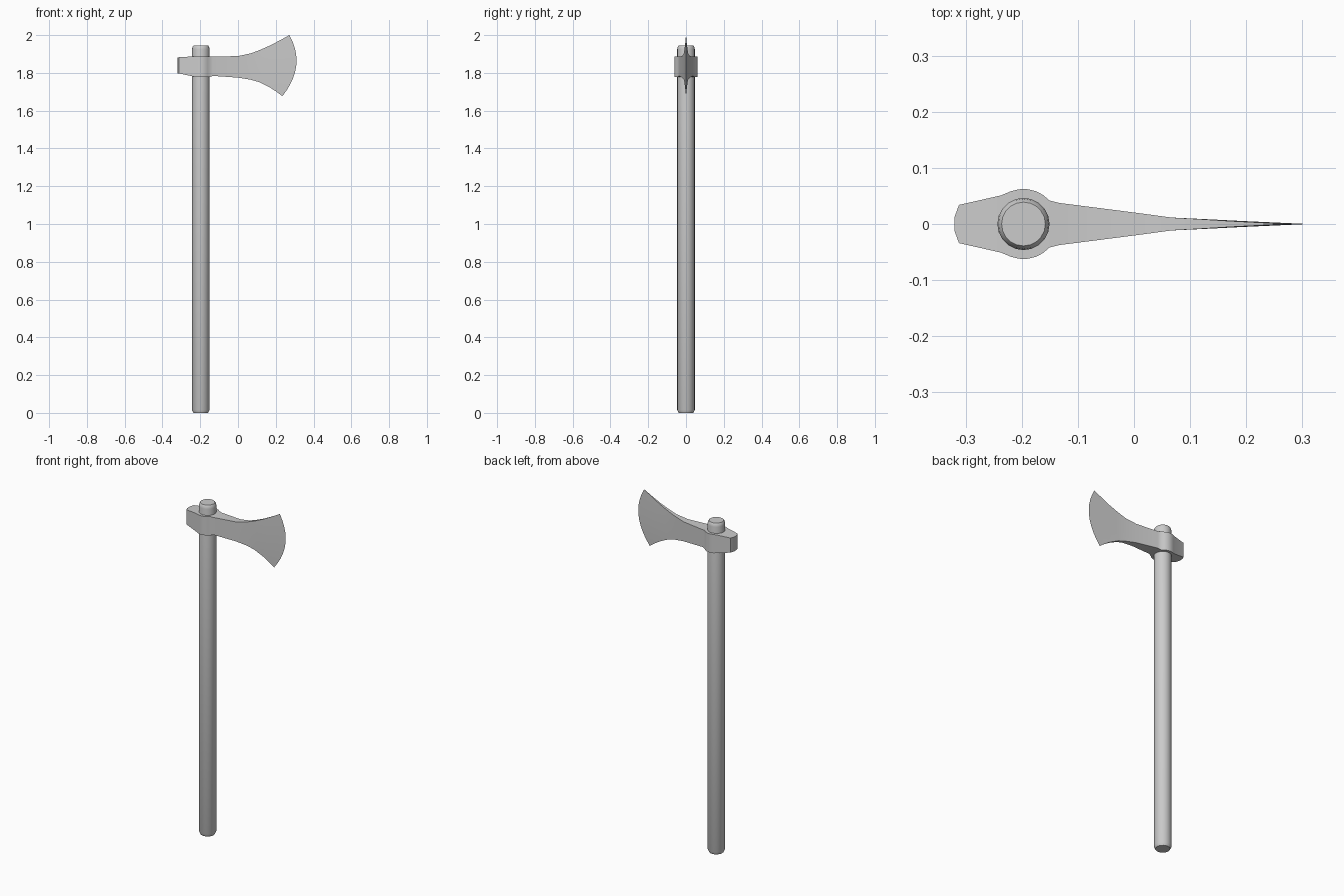
import bpy, bmesh, math

if "Cube" in bpy.data.objects:
    bpy.data.objects.remove(bpy.data.objects["Cube"])


def loft(name, rings):
    """Skin equal-length closed rings, cap the ends, smooth by angle."""
    bm = bmesh.new()
    vs = [[bm.verts.new(p) for p in ring] for ring in rings]
    n = len(vs[0])
    for a, b in zip(vs, vs[1:]):
        for i in range(n):
            j = (i + 1) % n
            bm.faces.new((a[i], a[j], b[j], b[i]))
    bm.faces.new(vs[0])
    bm.faces.new(vs[-1])
    bmesh.ops.remove_doubles(bm, verts=bm.verts, dist=1e-5)
    bmesh.ops.dissolve_degenerate(bm, edges=bm.edges, dist=1e-5)
    bmesh.ops.recalc_face_normals(bm, faces=bm.faces)
    me = bpy.data.meshes.new(name)
    bm.to_mesh(me)
    bm.free()
    ob = bpy.data.objects.new(name, me)
    bpy.context.collection.objects.link(ob)
    bpy.ops.object.select_all(action='DESELECT')
    ob.select_set(True)
    bpy.context.view_layer.objects.active = ob
    bpy.ops.object.shade_smooth_by_angle(angle=math.radians(30))
    return ob


# Handle: round shaft with chamfered ends
HX = -0.197
SIDES = 20


def circle(r, z):
    return [(HX + r * math.cos(2 * math.pi * i / SIDES),
             r * math.sin(2 * math.pi * i / SIDES), z) for i in range(SIDES)]


loft("handle", [circle(r, z) for r, z in
                [(0.039, 0), (0.0465, 0.016), (0.0465, 1.925),
                 (0.0445, 1.937), (0.039, 1.945)]])

# Axe head stations: top x, top z, bottom x, bottom z, half thickness, edge bulge
ROWS = 10


def station(xt, zt, xb, zb, y, bulge=0):
    side = []
    for i in range(ROWS + 1):
        t = i / ROWS
        side.append((xt + (xb - xt) * t + bulge * 4 * t * (1 - t), zt + (zb - zt) * t))
    return [(x, -y, z) for x, z in side] + [(x, y, z) for x, z in reversed(side)]


stations = [(-0.320, 1.882, -0.320, 1.798, 0.012),
            (-0.312, 1.883, -0.312, 1.797, 0.034),
            (-0.237, 1.887, -0.237, 1.781, 0.051)]
# swelling around the eye
for k in range(6):
    a = math.radians(112 - 14 * k)
    x = HX + 0.0625 * math.cos(a)
    stations.append((x, 1.888, x, 1.778, 0.0625 * math.sin(a)))
# cheek and flaring blade
stations += [(-0.133, 1.886, -0.133, 1.784, 0.0375),
             (0.0, 1.889, 0.0, 1.775, 0.0205),
             (0.067, 1.903, 0.067, 1.764, 0.0115),
             (0.120, 1.923, 0.112, 1.751, 0.0085, 0.014),
             (0.172, 1.946, 0.167, 1.724, 0.0052, 0.026),
             (0.225, 1.974, 0.203, 1.701, 0.0025, 0.041),
             (0.272, 2.0, 0.235, 1.677, 0.0, 0.055)]


rings = [station(*s) for s in stations]
loft("axe_head", rings)
